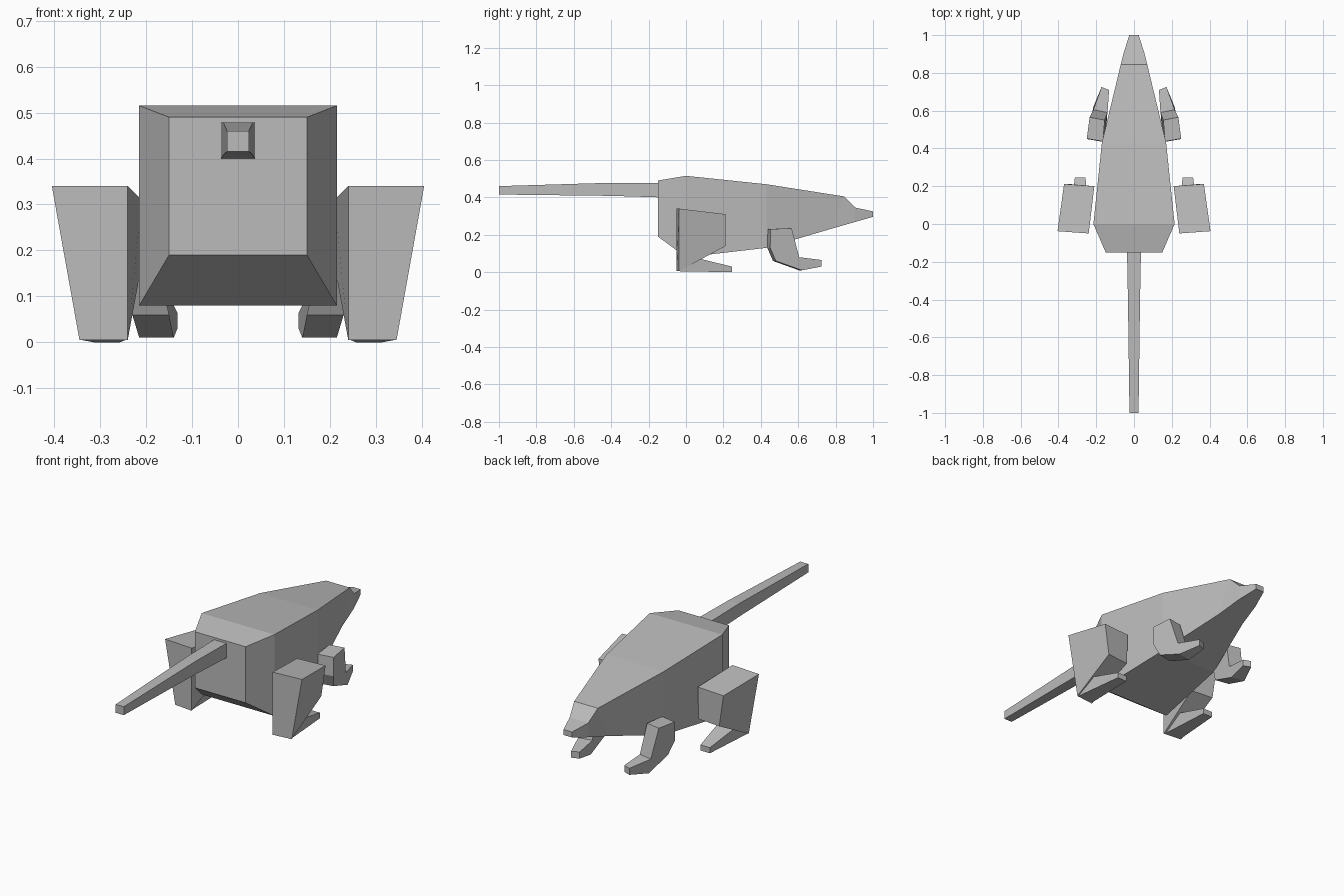
import bpy
import bmesh

default_cube = bpy.data.objects.get("Cube")
if default_cube:
    bpy.data.objects.remove(default_cube, do_unlink=True)

# Single flat grey for the whole animal
grey = bpy.data.materials.new("plain grey")
grey.use_nodes = True
colour = (0.5, 0.5, 0.5, 1)
grey.diffuse_color = colour
shader = next(n for n in grey.node_tree.nodes if n.type == 'BSDF_PRINCIPLED')
shader.inputs["Base Color"].default_value = colour


def finish(name, bm, mirrored=False):
    """Turn a bmesh into a flat shaded object, optionally mirrored across x."""
    bmesh.ops.recalc_face_normals(bm, faces=bm.faces)
    mesh = bpy.data.meshes.new(name)
    bm.to_mesh(mesh)
    bm.free()
    mesh.materials.append(grey)
    obj = bpy.data.objects.new(name, mesh)
    bpy.context.scene.collection.objects.link(obj)
    if mirrored:
        obj.modifiers.new("both sides", 'MIRROR').use_axis[0] = True
    return obj


def bridge(bm, first, second):
    """Join two matching vertex loops with quads."""
    count = len(first)
    for i in range(count):
        j = (i + 1) % count
        bm.faces.new((first[i], first[j], second[j], second[i]))


def loft(name, sections):
    """Skin four-cornered sections: (y top, y bottom, z top, z bottom, half widths)."""
    bm = bmesh.new()
    rings = []
    for y_top, y_low, z_top, z_low, w_top, w_low in sections:
        corners = ((-w_low, y_low, z_low), (w_low, y_low, z_low),
                   (w_top, y_top, z_top), (-w_top, y_top, z_top))
        rings.append([bm.verts.new(c) for c in corners])
    for first, second in zip(rings, rings[1:]):
        bridge(bm, first, second)
    bm.faces.new(rings[0])
    bm.faces.new(rings[-1])
    return finish(name, bm)


def limb(name, profile, skew):
    """Side profile (y, z, inner x, outer x) spanned sideways, then mirrored."""
    bm = bmesh.new()
    inner = [bm.verts.new((a, y, z)) for y, z, a, b in profile]
    outer = [bm.verts.new((b, y + skew, z)) for y, z, a, b in profile]
    bridge(bm, inner, outer)
    bm.faces.new(inner)
    bm.faces.new(outer)
    return finish(name, bm, mirrored=True)


# Body tapering into the snout
loft("body", [
    (-.15, -.15, .49, .19, .15, .15),
    (0, 0, .515, .08, .215, .215),
    (.43, .43, .47, .13, .17, .17),
    (.845, .77, .405, .23, .07, .078),
    (.905, .9, .345, .267, .055, .055),
    (1, 1, .325, .296, .025, .025),
])

# Straight tail
loft("tail", [
    (-1, -1, .46, .415, .024, .024),
    (-.4, -.4, .478, .408, .032, .032),
    (-.14, -.14, .478, .4, .037, .037),
])

# Hind legs: wedge thigh down to the heel, and a slim foot
limb("hind_thigh", [
    (-.05, .005, .24, .345),
    (-.05, .34, .24, .405),
    (.2, .31, .21, .37),
    (.2, .14, .215, .345),
], .012)
limb("hind_foot", [
    (-.04, .005, .245, .34),
    (.08, .07, .24, .335),
    (.245, .03, .257, .313),
    (.245, 0, .257, .313),
], 0)

# Front legs with the paw turned slightly inward
limb("front_leg", [
    (.437, .23, .165, .25),
    (.55, .235, .155, .235),
    (.59, .08, .14, .215),
    (.71, .065, .132, .172),
    (.71, .03, .132, .172),
    (.605, .01, .14, .215),
    (.465, .06, .15, .23),
    (.435, .13, .165, .25),
], .015)
